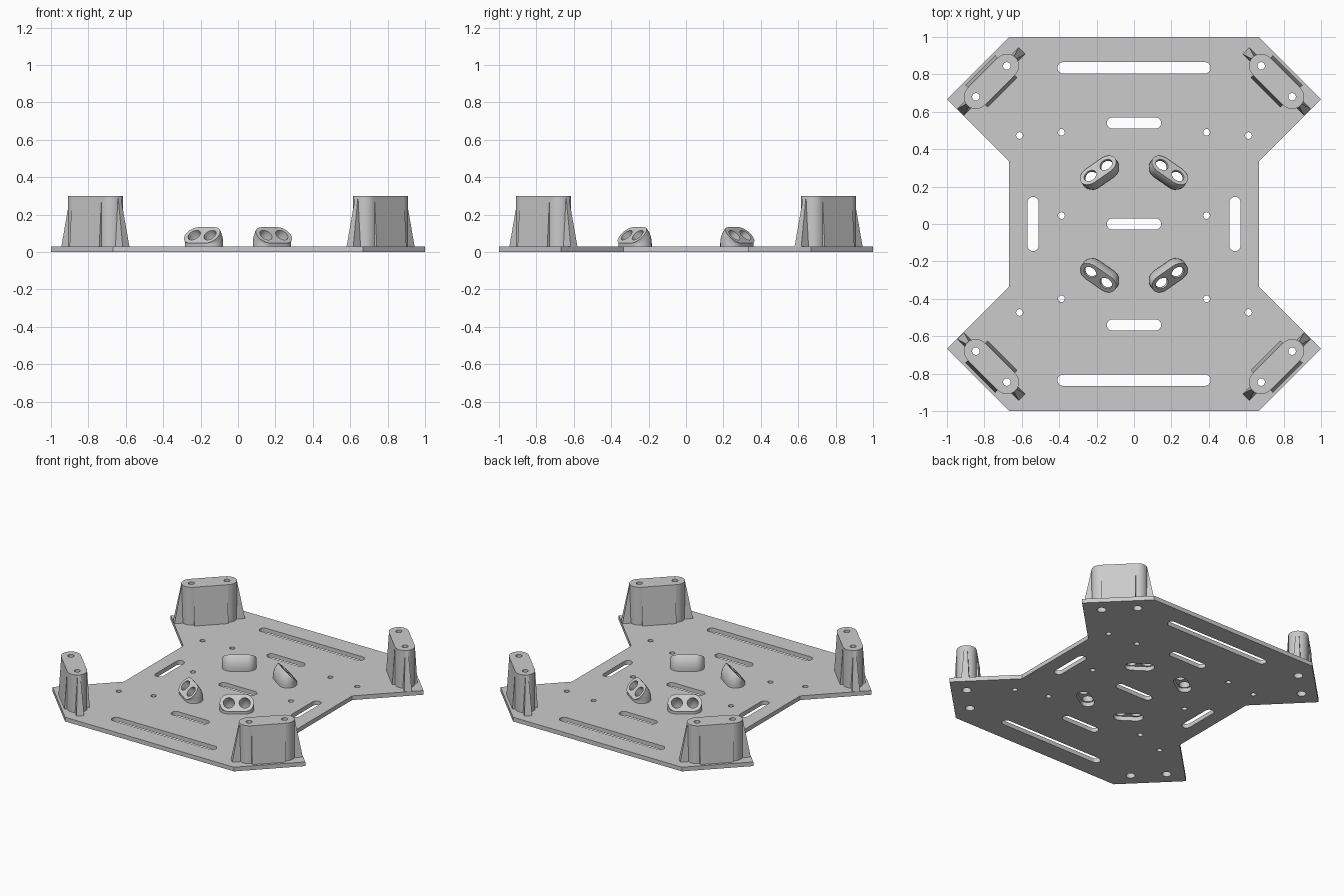
import bpy, bmesh, math
from mathutils import Vector

if "Cube" in bpy.data.objects:
    bpy.data.objects.remove(bpy.data.objects["Cube"])

grey = bpy.data.materials.new("plain_grey")
grey.use_nodes = True
grey.diffuse_color = (0.6, 0.6, 0.6, 1)
grey.node_tree.nodes["Principled BSDF"].inputs["Base Color"].default_value = (0.6, 0.6, 0.6, 1)

T = 0.03          # plate thickness
SIGNS = [(sx, sy) for sx in (1, -1) for sy in (1, -1)]


def stadium(half, r, n=12):
    """Slot outline along the first axis; a circle when half is zero."""
    pts = []
    for end in (1, -1):
        for i in range(n + 1):
            t = math.pi * (i / n - 0.5) + (0 if end > 0 else math.pi)
            pts.append((end * half + r * math.cos(t), r * math.sin(t)))
    if half == 0:
        pts = [p for i, p in enumerate(pts) if i not in (n, 2 * n + 1)]
    return pts


def rect(a0, a1, p0, p1):
    return [(a0, p0), (a1, p0), (a1, p1), (a0, p1)]


def level(outline, z):
    return [(a, p, z) for a, p in outline]


def frame(centre, along, out):
    """Maps local along, outward, up coordinates to the model."""
    c, u, v = (Vector((*w, 0)) for w in (centre, along, out))
    return lambda q: c + u * q[0] + v * q[1] + Vector((0, 0, q[2]))


def loft(bm, rings, place=Vector):
    """Closed solid through a list of matching rings."""
    loops = [[bm.verts.new(place(q)) for q in ring] for ring in rings]
    faces = [bm.faces.new(loops[0]), bm.faces.new(loops[-1])]
    n = len(loops[0])
    for lo, hi in zip(loops, loops[1:]):
        for i in range(n):
            j = (i + 1) % n
            faces.append(bm.faces.new((lo[i], lo[j], hi[j], hi[i])))
    bmesh.ops.recalc_face_normals(bm, faces=faces)


def finish(name, bm):
    mesh = bpy.data.meshes.new(name)
    bm.to_mesh(mesh)
    bm.free()
    mesh.materials.append(grey)
    ob = bpy.data.objects.new(name, mesh)
    bpy.context.collection.objects.link(ob)
    return ob


def activate(ob):
    bpy.ops.object.select_all(action='DESELECT')
    ob.select_set(True)
    bpy.context.view_layer.objects.active = ob


def cut_and_smooth(ob, cutter):
    cutter.hide_render = True
    mod = ob.modifiers.new("holes", 'BOOLEAN')
    mod.operation, mod.solver, mod.object = 'DIFFERENCE', 'EXACT', cutter
    activate(ob)
    bpy.ops.object.modifier_apply(modifier=mod.name)
    bpy.data.objects.remove(cutter)
    bpy.ops.object.shade_smooth_by_angle(angle=math.radians(30))


def corner_frame(sx, sy):
    d = math.sqrt(0.5)
    return frame((0.7625 * sx, 0.7625 * sy), (d * sx, -d * sy), (d * sx, d * sy))


def guide_frame(sx, sy):
    return frame((0.181 * sx, 0.272 * sy), (0.82 * sx, -0.57 * sy), (0.57 * sx, 0.82 * sy))


# Base plate with waisted sides
quarter = [(0.668, 1), (1, 0.668), (0.668, 0.335)]
right = quarter + [(x, -y) for x, y in reversed(quarter)]
outline = right + [(-x, -y) for x, y in right]
bm = bmesh.new()
loft(bm, [level(outline, 0), level(outline, T)])
plate = finish("base_plate", bm)

# Slots and holes through the plate
bm = bmesh.new()


def drill(shape, place):
    loft(bm, [level(shape, -0.05), level(shape, 0.1)], place)


long_slot, short_slot = stadium(0.38, 0.03), stadium(0.115, 0.03)
for y, shape in ((0.835, long_slot), (0.54, short_slot), (0, short_slot),
                 (-0.54, short_slot), (-0.835, long_slot)):
    drill(shape, frame((0, y), (1, 0), (0, 1)))
small = stadium(0, 0.018, 10)
for s in (1, -1):
    drill(short_slot, frame((0.54 * s, 0), (0, 1), (1, 0)))
    for y in (0.49, 0.045, -0.4):
        drill(small, frame((0.388 * s, y), (1, 0), (0, 1)))
POST_HALF, GUIDE_HALF = 0.117, 0.0515
for sx, sy in SIGNS:
    drill(small, frame((0.612 * sx, 0.473 * sy), (1, 0), (0, 1)))
    drill(stadium(GUIDE_HALF, 0.045), guide_frame(sx, sy))
    for e in (POST_HALF, -POST_HALF):
        drill([(a + e, p) for a, p in stadium(0, 0.03)], corner_frame(sx, sy))
cut_and_smooth(plate, finish("plate_cutter", bm))


def bend(outline, pivot=(0.066, 0.044), angles=range(0, 46, 5), lead=T, tail=0):
    """Rings rising from the plate, then leaning outward round the pivot."""
    rings = [level(outline, lead)]
    for deg in angles:
        t = math.radians(deg)
        rings.append([(a, pivot[0] - (pivot[0] - p) * math.cos(t),
                       pivot[1] + (pivot[0] - p) * math.sin(t)) for a, p in outline])
    if tail:
        rings.append([(a, p + tail * math.sin(t), z + tail * math.cos(t))
                      for a, p, z in rings[-1]])
    return rings


for sx, sy in SIGNS:
    tag = ("back" if sy > 0 else "front") + ("_left" if sx > 0 else "_right")

    # Corner post with stepped screw holes
    place = corner_frame(sx, sy)
    body = stadium(POST_HALF, 0.065)
    bm = bmesh.new()
    loft(bm, [level(body, T), level(body, 0.3)], place)
    post = finish("post_" + tag, bm)
    bm = bmesh.new()
    for e in (POST_HALF, -POST_HALF):
        steps = [(0.03, 0), (0.03, 0.2), (0.02, 0.2), (0.02, 0.35)]
        loft(bm, [[(a + e, p, z) for a, p in stadium(0, r)] for r, z in steps], place)
    cut_and_smooth(post, finish("post_cutter", bm))

    # Tapered end fins and side wedges
    bm = bmesh.new()
    for s in (1, -1):
        loft(bm, [level(rect(0.155 * s, 0.232 * s, -0.025, 0.025), T),
                  level(rect(0.155 * s, 0.181 * s, -0.01, 0.01), 0.299)], place)
        loft(bm, [level(rect(-0.112, 0.112, 0.05 * s, 0.083 * s), T),
                  level(rect(-0.112, 0.112, 0.05 * s, 0.0655 * s), 0.299)], place)
    finish("post_fins_" + tag, bm)

    # Leaning cable guide with two curved bores
    place = guide_frame(sx, sy)
    bm = bmesh.new()
    loft(bm, bend(stadium(GUIDE_HALF, 0.06)), place)
    guide = finish("cable_guide_" + tag, bm)
    bm = bmesh.new()
    for e in (GUIDE_HALF, -GUIDE_HALF):
        bore = [(a + e, p) for a, p in stadium(0, 0.036)]
        loft(bm, bend(bore, lead=0.01, tail=0.04), place)
    cut_and_smooth(guide, finish("guide_cutter", bm))
